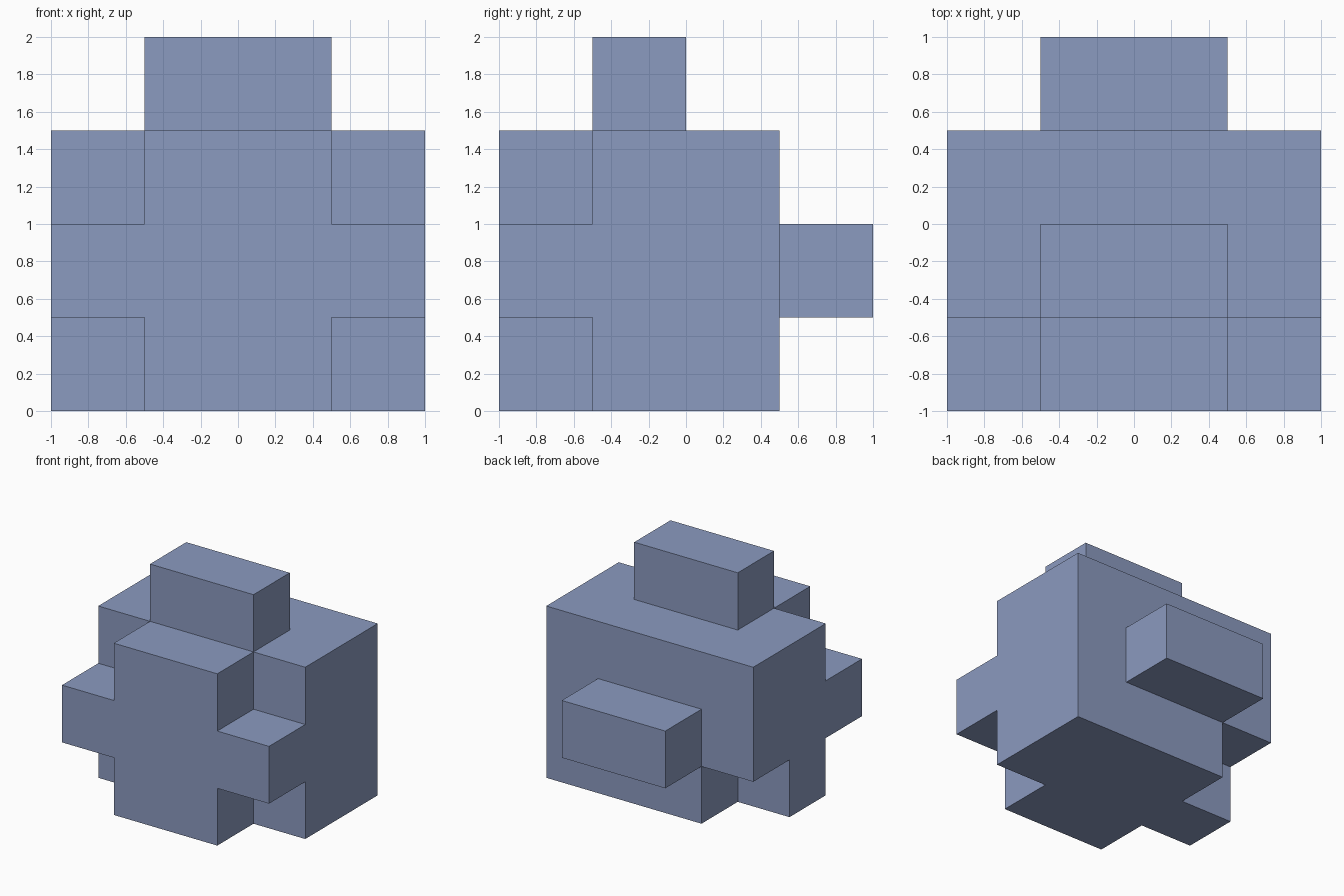
import bpy
import bmesh
from itertools import product
from mathutils import Vector

CELL = 0.5
ORIGIN = Vector((-1, -1, 0))

if "Cube" in bpy.data.objects:
    bpy.data.objects.remove(bpy.data.objects["Cube"], do_unlink=True)

# Matte blue-grey for the whole piece
blue = bpy.data.materials.new("blue_grey")
blue.use_nodes = True
colour = (0.26, 0.325, 0.525, 1)
blue.diffuse_color = colour
blue.node_tree.nodes["Principled BSDF"].inputs["Base Color"].default_value = colour


def block(x, y, z):
    """Grid cells filled by a block, given half-open ranges along each axis."""
    return set(product(range(*x), range(*y), range(*z)))


# Parts of the burr piece, in grid cells
core = block((0, 4), (1, 3), (0, 3))
corner_notch = block((0, 1), (2, 3), (0, 1))
front_upright = block((1, 3), (0, 1), (0, 3))
front_crossbar = block((0, 4), (0, 1), (1, 2))
back_tab = block((1, 3), (3, 4), (1, 2))
top_tab = block((1, 3), (1, 2), (3, 4))
cells = (core - corner_notch) | front_upright | front_crossbar | back_tab | top_tab

# Skin only the exposed cell sides, so the parts join as one clean solid
bm = bmesh.new()
for cell in cells:
    for axis, side in product(range(3), (0, 1)):
        neighbour = list(cell)
        neighbour[axis] += 2 * side - 1
        if tuple(neighbour) in cells:
            continue
        u, v = (axis + 1) % 3, (axis + 2) % 3
        corners = []
        for du, dv in ((0, 0), (1, 0), (1, 1), (0, 1)):
            p = Vector(cell)
            p[axis] += side
            p[u] += du
            p[v] += dv
            corners.append(bm.verts.new(p * CELL + ORIGIN))
        bm.faces.new(corners if side else corners[::-1])

# Weld the skin and merge flat neighbouring squares into single faces
bmesh.ops.remove_doubles(bm, verts=bm.verts, dist=0.001)
bmesh.ops.dissolve_limit(bm, angle_limit=0.01, verts=bm.verts, edges=bm.edges)

mesh = bpy.data.meshes.new("burr_block")
bm.to_mesh(mesh)
bm.free()
mesh.materials.append(blue)
burr = bpy.data.objects.new("burr_block", mesh)
bpy.context.collection.objects.link(burr)
